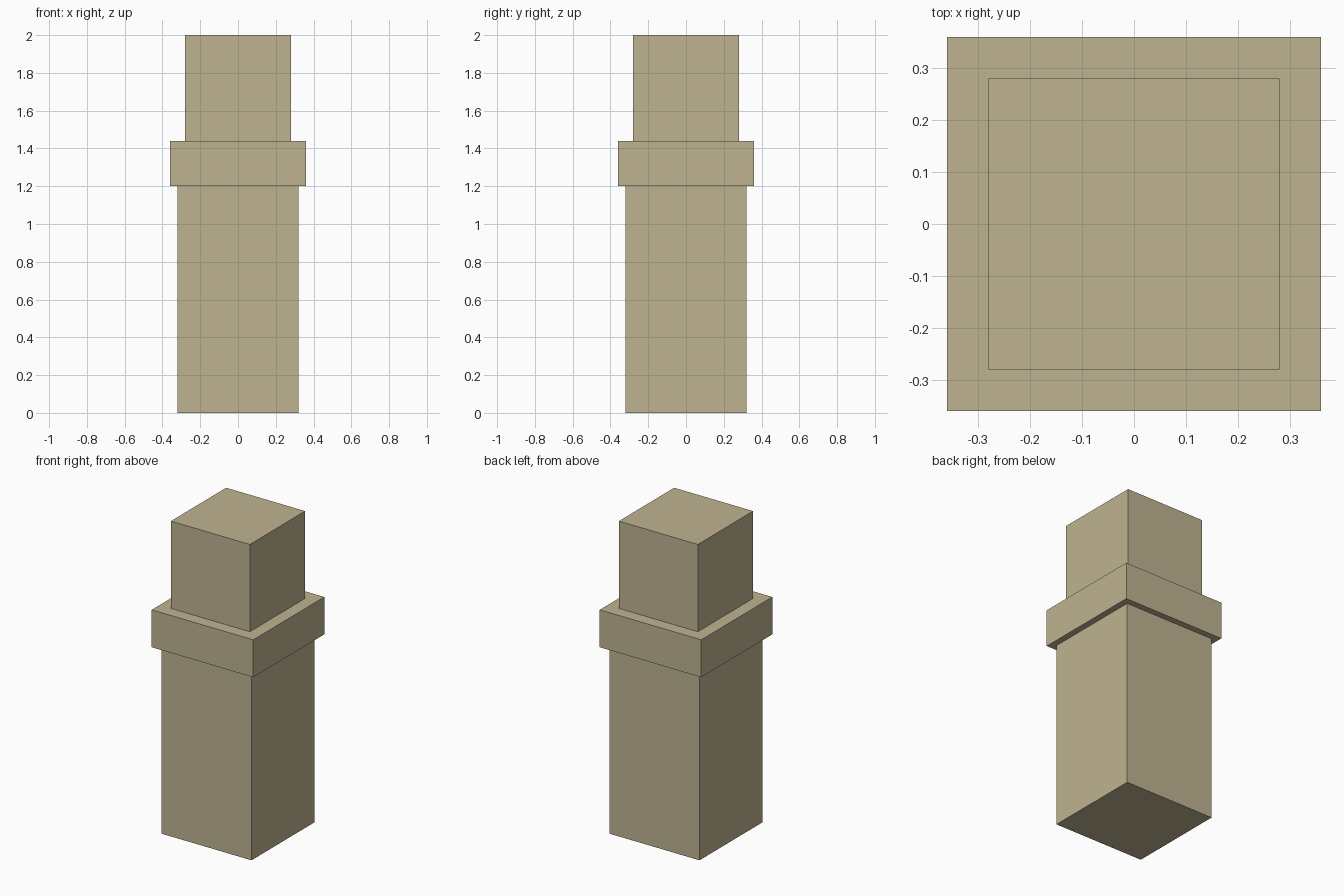
import bpy
import bmesh
from mathutils import Matrix

cube = bpy.data.objects.get("Cube")
if cube:
    bpy.data.objects.remove(cube, do_unlink=True)

# Sandy stone colour shared by every block
stone = bpy.data.materials.new("sandstone")
stone.use_nodes = True
colour = (0.52, 0.45, 0.28, 1.0)
stone.diffuse_color = colour
stone.node_tree.nodes["Principled BSDF"].inputs["Base Color"].default_value = colour


def square_block(name, width, bottom, top):
    """Flat-shaded square block centred on the vertical axis."""
    bm = bmesh.new()
    placement = Matrix.Translation((0, 0, (bottom + top) / 2)) @ Matrix.Diagonal(
        (width, width, top - bottom, 1))
    bmesh.ops.create_cube(bm, size=1, matrix=placement)
    mesh = bpy.data.meshes.new(name)
    bm.to_mesh(mesh)
    bm.free()
    mesh.materials.append(stone)
    block = bpy.data.objects.new(name, mesh)
    bpy.context.collection.objects.link(block)
    return block


# Tall shaft, projecting collar and narrower top block
square_block("shaft", 0.64, 0.0, 1.2)
square_block("collar", 0.72, 1.2, 1.44)
square_block("top_block", 0.56, 1.44, 2.0)
